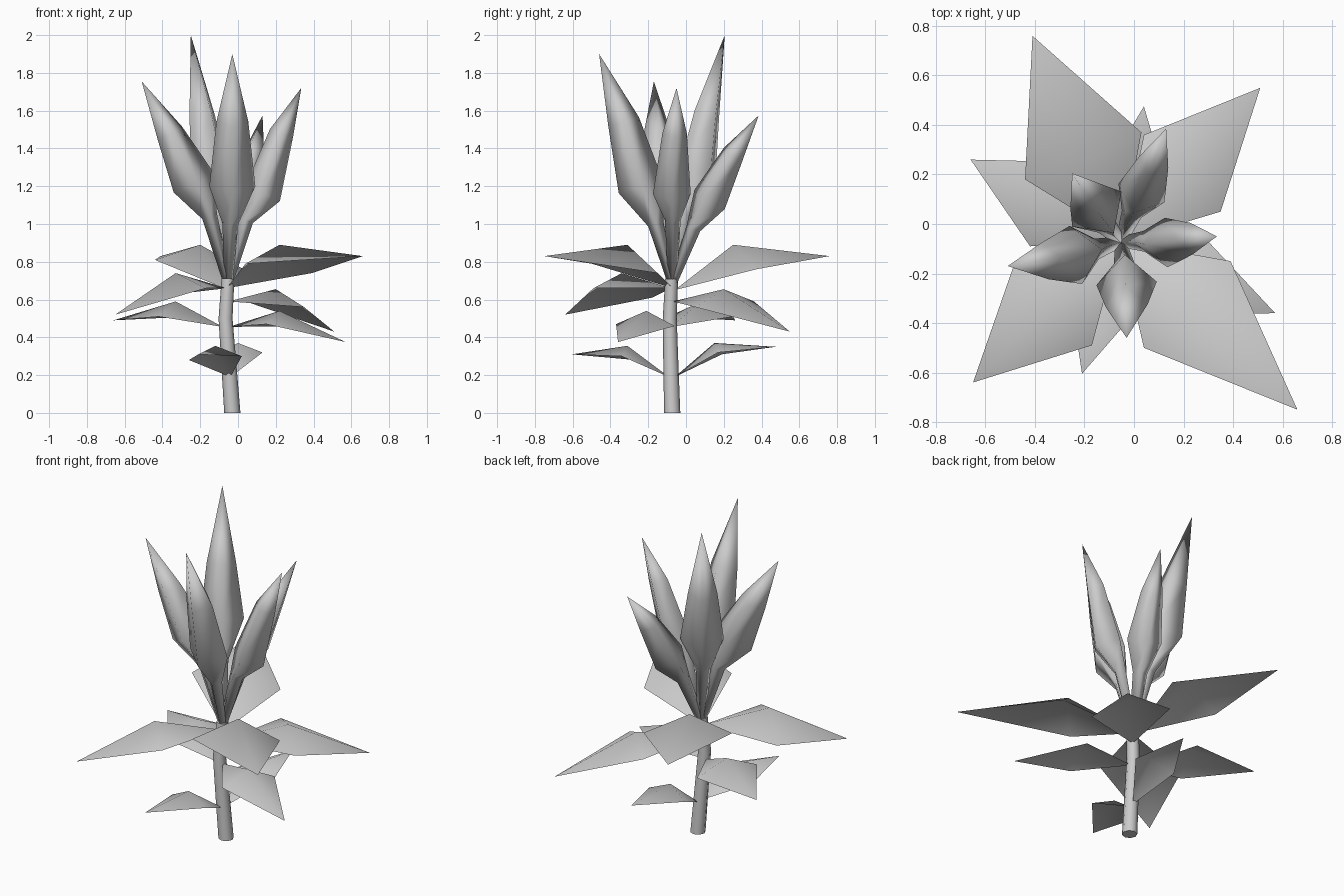
import bpy, math
from mathutils import Vector

if "Cube" in bpy.data.objects:
    bpy.data.objects.remove(bpy.data.objects["Cube"])


def add_object(name, verts, faces, smooth=True):
    mesh = bpy.data.meshes.new(name)
    mesh.from_pydata([tuple(v) for v in verts], [], faces)
    mesh.update()
    obj = bpy.data.objects.new(name, mesh)
    bpy.context.collection.objects.link(obj)
    for p in mesh.polygons:
        p.use_smooth = smooth
    return obj


def tube(name, path, radii, sides, out, tip=False):
    """Sweep a regular polygon, one corner facing 'out', along a path."""
    pts = [Vector(p) for p in path]
    count = len(pts) - (1 if tip else 0)
    verts, faces = [], []
    for i in range(count):
        t = (pts[min(i + 1, len(pts) - 1)] - pts[max(i - 1, 0)]).normalized()
        if i == 0 and not tip:
            t = Vector((0, 0, 1))
        u = (out - t * out.dot(t)).normalized()
        v = t.cross(u)
        for k in range(sides):
            a = 2 * math.pi * k / sides
            verts.append(pts[i] + radii[i] * (math.cos(a) * u + math.sin(a) * v))
    for i in range(count - 1):
        for k in range(sides):
            a, b = i * sides + k, i * sides + (k + 1) % sides
            faces.append((a, b, b + sides, a + sides))
    last = (count - 1) * sides
    if tip:
        verts.append(pts[-1])
        faces += [(last + k, last + (k + 1) % sides, count * sides) for k in range(sides)]
    else:
        faces.append(tuple(last + k for k in range(sides)))
    faces.append(tuple(reversed(range(sides))))
    obj = add_object(name, verts, faces)
    if not tip:
        for p in obj.data.polygons:
            p.use_smooth = len(p.vertices) == 4
    return obj


# Stem, slightly bowed
tube("stem", [(-0.03, -0.073, 0), (-0.048, -0.08, 0.25), (-0.066, -0.086, 0.5), (-0.053, -0.076, 0.71)],
     [0.043, 0.04, 0.037, 0.034], 8, Vector((1, 0, 0)))

# Leaves: base, left corner, midrib peak, right corner, tip
leaves = {
    "upper_leaf_back_left": [(-.05, -.06, .65), (-.44, .18, .81), (-.20, .25, .89), (.03, .37, .76), (-.41, .76, .83)],
    "upper_leaf_front_right": [(-.06, -.07, .66), (.39, -.15, .74), (.22, -.31, .89), (.04, -.50, .79), (.66, -.75, .83)],
    "upper_leaf_front_left": [(-.06, -.08, .66), (-.17, -.49, .66), (-.33, -.34, .74), (-.49, -.18, .61), (-.65, -.64, .52)],
    "middle_leaf_back_right": [(-.05, -.07, .59), (.04, .36, .59), (.20, .20, .655), (.35, .05, .56), (.51, .55, .43)],
    "middle_leaf_left": [(-.08, -.08, .455), (-.42, -.09, .51), (-.33, .08, .59), (-.25, .25, .51), (-.66, .26, .49)],
    "middle_leaf_right": [(-.05, -.08, .455), (.29, -.06, .46), (.22, -.21, .54), (.15, -.37, .47), (.57, -.36, .375)],
    "lower_leaf_back": [(-.04, -.06, .19), (-.13, .19, .31), (0, .15, .37), (.13, .17, .32), (.04, .475, .35)],
    "lower_leaf_front": [(-.04, -.09, .19), (.02, -.34, .30), (-.12, -.31, .355), (-.26, -.27, .28), (-.21, -.605, .31)],
}
for name, pts in leaves.items():
    add_object(name, pts, [(0, 2, 1), (0, 3, 2), (1, 2, 4), (2, 3, 4)])

# Flower buds: neck, widest ring, upper ring, tip, then widths of the two rings
buds = {
    "bud_front": ([(-.04, -.16, 1.0), (-.03, -.24, 1.20), (-.03, -.33, 1.54), (-.03, -.46, 1.9)], .122, .085),
    "bud_left": ([(-.15, -.10, 1.04), (-.235, -.125, 1.22), (-.36, -.15, 1.48), (-.51, -.17, 1.755)], .12, .075),
    "bud_right": ([(.04, -.07, 1.02), (.13, -.075, 1.16), (.23, -.06, 1.48), (.335, -.05, 1.72)], .10, .065),
    "bud_back_left": ([(-.11, -.01, 1.05), (-.15, .06, 1.27), (-.19, .11, 1.58), (-.25, .205, 2.0)], .122, .082),
    "bud_back": ([(-.01, .04, .98), (.03, .125, 1.13), (.08, .25, 1.37), (.13, .385, 1.575)], .10, .063),
}
root = Vector((-.053, -.072, .68))
for name, (pts, wide, upper) in buds.items():
    out = Vector(pts[-1]) - root
    out.z = 0
    tube(name, [root] + pts, [.022, .042, wide, upper], 4, out.normalized(), tip=True)
